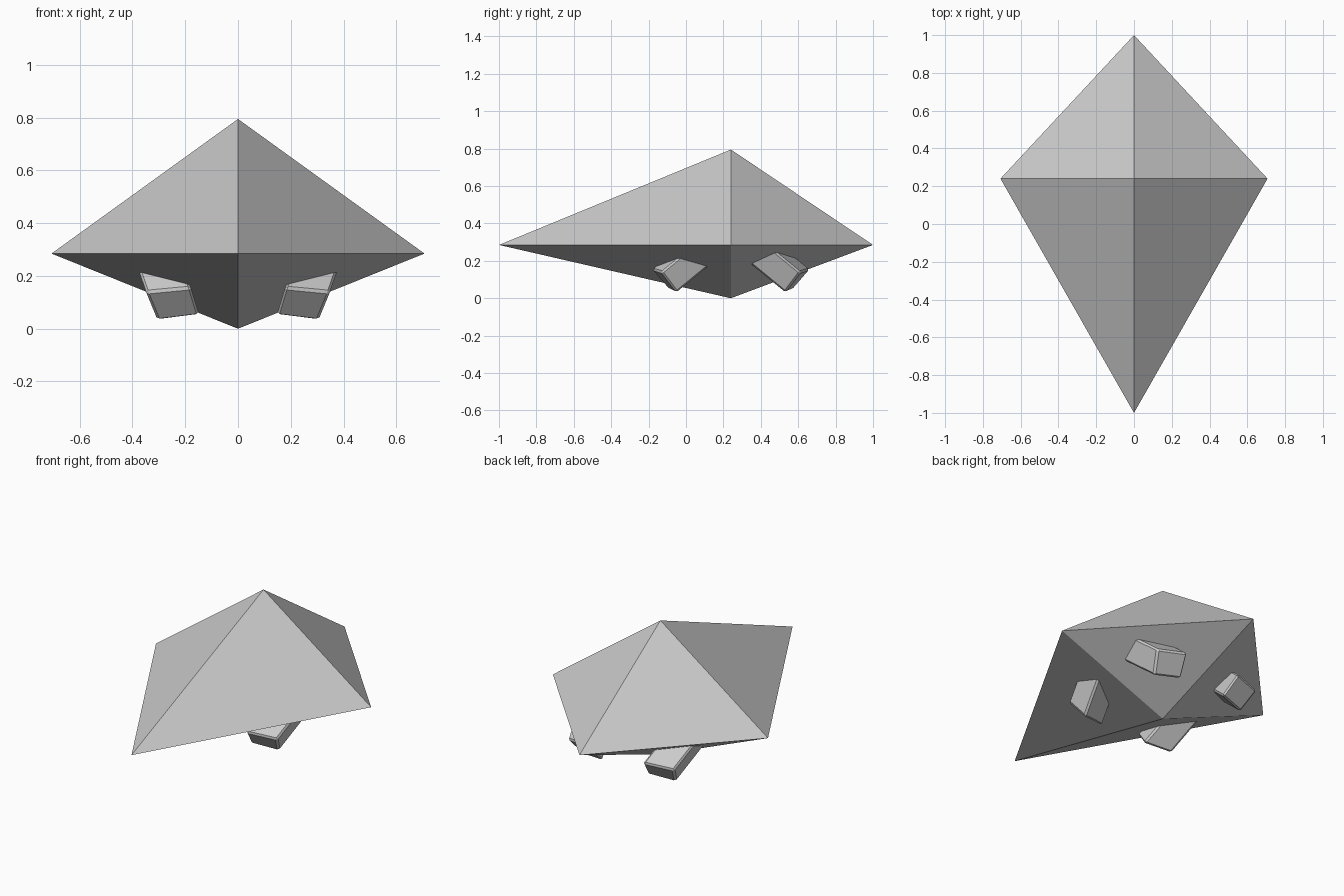
import bpy, bmesh
from mathutils import Vector

if "Cube" in bpy.data.objects:
    bpy.data.objects.remove(bpy.data.objects["Cube"])

MID = 0.24     # y of the widest point and both tips
RIM = 0.285    # height of the sharp rim


def add_object(name, bm):
    bmesh.ops.recalc_face_normals(bm, faces=bm.faces)
    mesh = bpy.data.meshes.new(name)
    bm.to_mesh(mesh)
    bm.free()
    obj = bpy.data.objects.new(name, mesh)
    bpy.context.collection.objects.link(obj)
    return obj


# Hull: kite-shaped double pyramid
bm = bmesh.new()
rim = [bm.verts.new(p) for p in
       ((0, -1, RIM), (0.707, MID, RIM), (0, 1, RIM), (-0.707, MID, RIM))]
for tip_z in (0.795, 0):
    tip = bm.verts.new((0, MID, tip_z))
    for i in range(4):
        bm.faces.new((rim[i], rim[(i + 1) % 4], tip))
add_object("hull", bm)

# Thruster: end outline (x, distance from MID, z) and the slope into the hull
END = [(0.178, 0.422, 0.155), (0.349, 0.373, 0.139),
       (0.304, 0.290, 0.030), (0.146, 0.330, 0.050)]
INWARD = Vector((0.21, -0.755, 0.62)) * 0.27


def thruster(name, sx, sy):
    bm = bmesh.new()
    outer = [Vector(p) for p in END]

    def place(p):
        return bm.verts.new((sx * p.x, MID + sy * p.y, p.z))

    a = [place(p) for p in outer]
    b = [place(p + INWARD) for p in outer]
    bm.faces.new(a)
    bm.faces.new(b[::-1])
    for i in range(4):
        j = (i + 1) % 4
        bm.faces.new((a[i], b[i], b[j], a[j]))
    # narrow chamfer on every edge
    bmesh.ops.bevel(bm, geom=bm.edges[:], offset=0.01, segments=1,
                    affect='EDGES', profile=0.5)
    add_object(name, bm)


for side, sx in (("left", -1), ("right", 1)):
    for place_name, sy in (("front", -1), ("rear", 1)):
        thruster(f"{place_name}_{side}_thruster", sx, sy)
